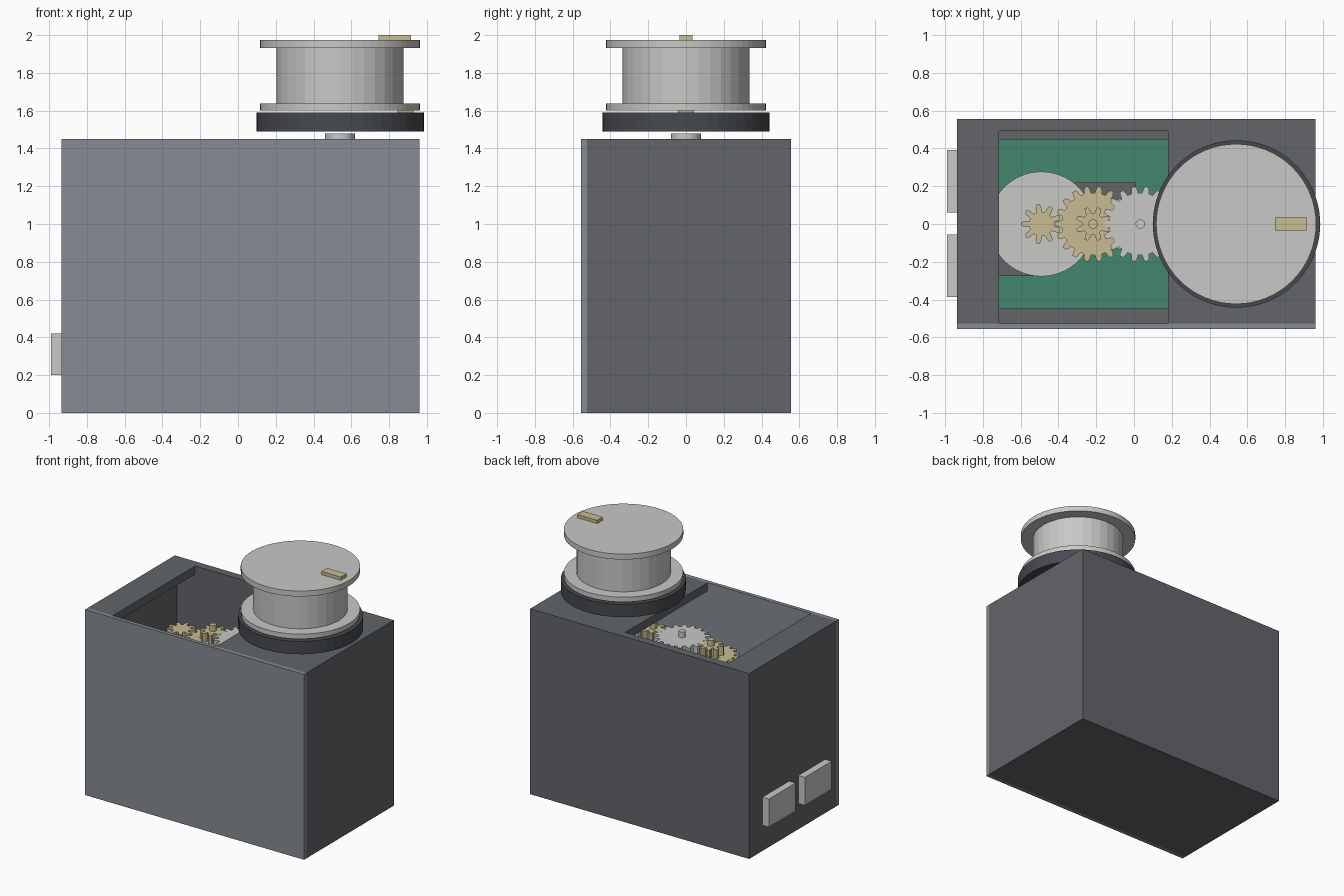
import bpy, bmesh, math

if "Cube" in bpy.data.objects:
    bpy.data.objects.remove(bpy.data.objects["Cube"])


def material(name, rgb):
    m = bpy.data.materials.new(name)
    m.diffuse_color = (*rgb, 1)
    m.use_nodes = True
    m.node_tree.nodes["Principled BSDF"].inputs["Base Color"].default_value = m.diffuse_color
    return m


CASE = material("slate grey", (0.122, 0.130, 0.144))
PANEL = material("light slate", (0.235, 0.262, 0.296))
RING = material("dark grey", (0.061, 0.067, 0.076))
WHITE = material("pale grey", (0.578, 0.578, 0.565))
GOLD = material("brass", (0.578, 0.503, 0.283))
GREEN = material("board green", (0.054, 0.242, 0.156))


def finish(name, bm, mat):
    bmesh.ops.recalc_face_normals(bm, faces=bm.faces)
    me = bpy.data.meshes.new(name)
    bm.to_mesh(me)
    bm.free()
    ob = bpy.data.objects.new(name, me)
    bpy.context.collection.objects.link(ob)
    me.materials.append(mat)
    return ob


def box(name, x, y, z, mat):
    bm = bmesh.new()
    bmesh.ops.create_cube(bm, size=1)
    for v in bm.verts:
        v.co = [(r[0] + r[1]) / 2 + c * (r[1] - r[0]) for c, r in zip(v.co, (x, y, z))]
    return finish(name, bm, mat)


def prism(name, points, z, mat):
    """Extrude a closed outline between two heights."""
    bm = bmesh.new()
    f = bm.faces.new([bm.verts.new((px, py, z[0])) for px, py in points])
    ext = bmesh.ops.extrude_face_region(bm, geom=[f])
    for v in ext["geom"]:
        if isinstance(v, bmesh.types.BMVert):
            v.co.z = z[1]
    return finish(name, bm, mat)


def disc(name, cx, r, z, mat, n=64):
    angles = [2 * math.pi * i / n for i in range(n)]
    return prism(name, [(cx + r * math.cos(a), r * math.sin(a)) for a in angles], z, mat)


def gear(name, cx, r, teeth, depth, z, mat, turn=0.0):
    pts = []
    for i in range(teeth):
        for off, rad in ((-0.32, r - depth), (-0.24, r - depth * 0.4), (-0.13, r),
                         (0.13, r), (0.24, r - depth * 0.4), (0.32, r - depth)):
            a = 2 * math.pi * (i + off + turn) / teeth
            pts.append((cx + rad * math.cos(a), rad * math.sin(a)))
    return prism(name, pts, z, mat)


def cut(ob, cutter):
    mod = ob.modifiers.new("cut", 'BOOLEAN')
    mod.operation = 'DIFFERENCE'
    mod.solver = 'EXACT'
    mod.object = cutter
    bpy.context.view_layer.objects.active = ob
    bpy.ops.object.modifier_apply(modifier="cut")
    bpy.data.objects.remove(cutter, do_unlink=True)


# Hollow case with an open front and a window in its top
case = box("case", (-0.935, 0.96), (-0.525, 0.555), (0, 1.45), CASE)
cut(case, box("cavity", (-0.872, 0.897), (-0.7, 0.492), (0.06, 1.385), CASE))
cut(case, box("top_opening", (-0.715, 0.18), (-0.7, 0.492), (1.2, 1.6), CASE))
box("front_panel", (-0.935, 0.96), (-0.555, -0.525), (0, 1.45), PANEL)

# Side connectors
for side, y in (("back", (0.06, 0.39)), ("front", (-0.385, -0.055))):
    box(side + "_connector", (-0.99, -0.935), y, (0.2, 0.42), WHITE)

# Circuit board, chips and motor
box("circuit_board", (-0.82, 0.85), (-0.45, 0.45), (0.1, 0.14), GREEN)
box("large_chip", (-0.82, -0.47), (-0.275, 0.0), (0.14, 0.2), CASE)
box("small_chip", (-0.31, 0.01), (-0.08, 0.22), (0.14, 0.2), CASE)
disc("motor", -0.49, 0.277, (0.14, 1.05), WHITE)
disc("motor_shaft", -0.49, 0.025, (1.05, 1.17), WHITE, 16)

# Gear train running from the motor to the output shaft
gear("motor_gear", -0.49, 0.105, 9, 0.04, (1.15, 1.21), GOLD, 0.5)
for name, cx, mat, z in (("first", -0.217, GOLD, 1.14), ("second", 0.033, WHITE, 1.21),
                         ("third", 0.283, GOLD, 1.14)):
    up = mat is GOLD
    gear(name + "_gear", cx, 0.2, 18, 0.035, (z, z + 0.06), mat)
    gear(name + "_pinion", cx, 0.092, 8, 0.035,
         (1.2, 1.27) if up else (1.14, 1.21), mat, 0.5)
    disc(name + "_axle", cx, 0.025, (1.04, 1.315), mat, 16)
gear("output_gear", 0.54, 0.2, 18, 0.035, (1.21, 1.27), WHITE)
disc("output_shaft", 0.54, 0.08, (1.1, 1.48), WHITE, 32)

# Dark base ring and the spool above it
disc("base_ring", 0.542, 0.443, (1.49, 1.59), RING, 48)
box("lower_marker", (0.845, 0.93), (-0.042, 0.042), (1.59, 1.6), GOLD)
disc("spool_lower_flange", 0.54, 0.423, (1.6, 1.638), WHITE)
disc("spool_core", 0.54, 0.335, (1.638, 1.932), WHITE, 32)
disc("spool_upper_flange", 0.54, 0.423, (1.932, 1.975), WHITE)
box("top_marker", (0.745, 0.915), (-0.035, 0.035), (1.975, 2.0), GOLD)
